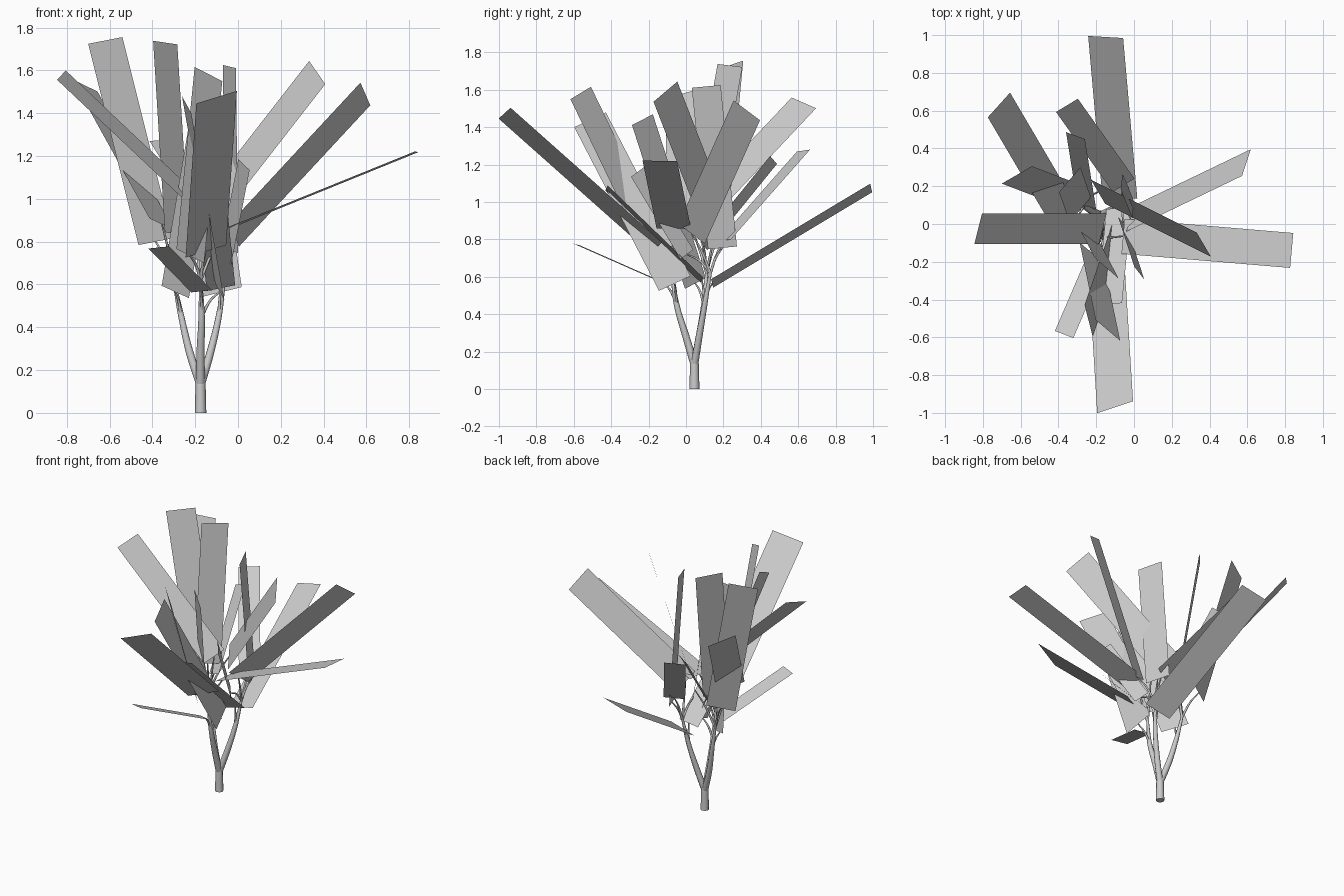
import bpy, bmesh, math
from mathutils import Vector

if "Cube" in bpy.data.objects:
    bpy.data.objects.remove(bpy.data.objects["Cube"])

grey = bpy.data.materials.new("plain_grey")
grey.diffuse_color = (0.6, 0.6, 0.6, 1)
grey.use_nodes = True
grey.node_tree.nodes["Principled BSDF"].inputs["Base Color"].default_value = grey.diffuse_color


def tube(name, points, radii):
    """Tapered smooth round tube along a path."""
    cu = bpy.data.curves.new(name, 'CURVE')
    cu.dimensions = '3D'
    cu.bevel_depth = 1.0
    cu.bevel_resolution = 2
    cu.use_fill_caps = True
    cu.resolution_u = 5
    sp = cu.splines.new('BEZIER')
    sp.bezier_points.add(len(points) - 1)
    for bp, p, r in zip(sp.bezier_points, points, radii):
        bp.co, bp.radius = p, r
        bp.handle_left_type = bp.handle_right_type = 'AUTO'
    cu.materials.append(grey)
    bpy.context.collection.objects.link(bpy.data.objects.new(name, cu))


def leaf(name, base, tip, roll):
    """Flat rectangular leaf, width in proportion to length, rolled about its axis."""
    axis = tip - base
    side = axis.cross(Vector((0, 0, 1))).normalized()
    up = side.cross(axis).normalized()
    half = (side * math.cos(roll) + up * math.sin(roll)) * axis.length * 0.096
    bm = bmesh.new()
    bm.faces.new([bm.verts.new(p) for p in
                  (base - half, base + half, tip + half, tip - half)])
    me = bpy.data.meshes.new(name)
    bm.to_mesh(me)
    bm.free()
    me.materials.append(grey)
    bpy.context.collection.objects.link(bpy.data.objects.new(name, me))


# Trunk
fork = Vector((-.175, .045, .13))
tube("trunk", [(-.175, .045, 0), (-.175, .045, .07), fork, (-.175, .045, .18)],
     [.027, .025, .024, .018])

# Three main branches, each rising through the same heights
branches = {
    "branch_left": [(-.225, .07), (-.265, .095), (-.30, .11)],
    "branch_front": [(-.175, 0), (-.17, -.05), (-.175, -.075)],
    "branch_right": [(-.13, .07), (-.09, .10), (-.065, .13)],
}
nodes = []
for name, xy in branches.items():
    path = [Vector((x, y, z)) for (x, y), z in zip(xy, (.28, .45, .62))]
    tube(name, [fork] + path, [.021, .019, .015, .008])
    nodes += path[1:]

# Leaves: base centre, tip centre, roll in degrees
leaves = [
    (-.385, .17, .80, -.62, .26, 1.74, 40),
    (-.285, .075, .835, -.34, .235, 1.73, -31),
    (-.15, -.16, .755, -.10, -.97, 1.475, -22),
    (-.075, .14, .565, -.15, .99, 1.075, 16),
    (-.058, -.065, .858, .835, -.14, 1.22, 1),
    (-.018, .03, .83, .595, .325, 1.49, 54),
    (-.19, .17, .87, .37, -.11, 1.59, -64),
    (-.165, -.025, .955, -.825, -.025, 1.578, 20),
    (-.355, .018, .88, -.715, .63, 1.53, -25),
    (-.055, .205, .795, -.355, .628, 1.275, 6),
    (-.17, -.12, .568, -.37, -.585, .773, -6),
    (-.223, -.153, .733, -.138, -.563, 1.583, 55),
    (-.03, .195, .755, -.04, .108, 1.618, 62),
    (-.085, -.06, .565, -.24, -.513, 1.44, 60),
    (-.293, .05, .565, -.145, -.233, 1.44, 70),
    (-.08, .085, .583, -.13, -.425, 1.075, -16),
    (-.058, .005, .72, .028, -.26, 1.16, 73),
    (-.25, .095, .765, -.31, .468, 1.225, 36),
]
for i, row in enumerate(leaves, 1):
    base, tip = Vector(row[:3]), Vector(row[3:6])
    leaf(f"leaf_{i}", base, tip, math.radians(row[6]))
    # Thin twig from the nearest lower branch point to the leaf base
    start = min((n for n in nodes if n.z < base.z - .05),
                key=lambda n: (n - base).length)
    mid = start.lerp(base, .5) + Vector((0, 0, .02))
    tube(f"twig_{i}", [start, mid, base], [.008, .006, .004])
